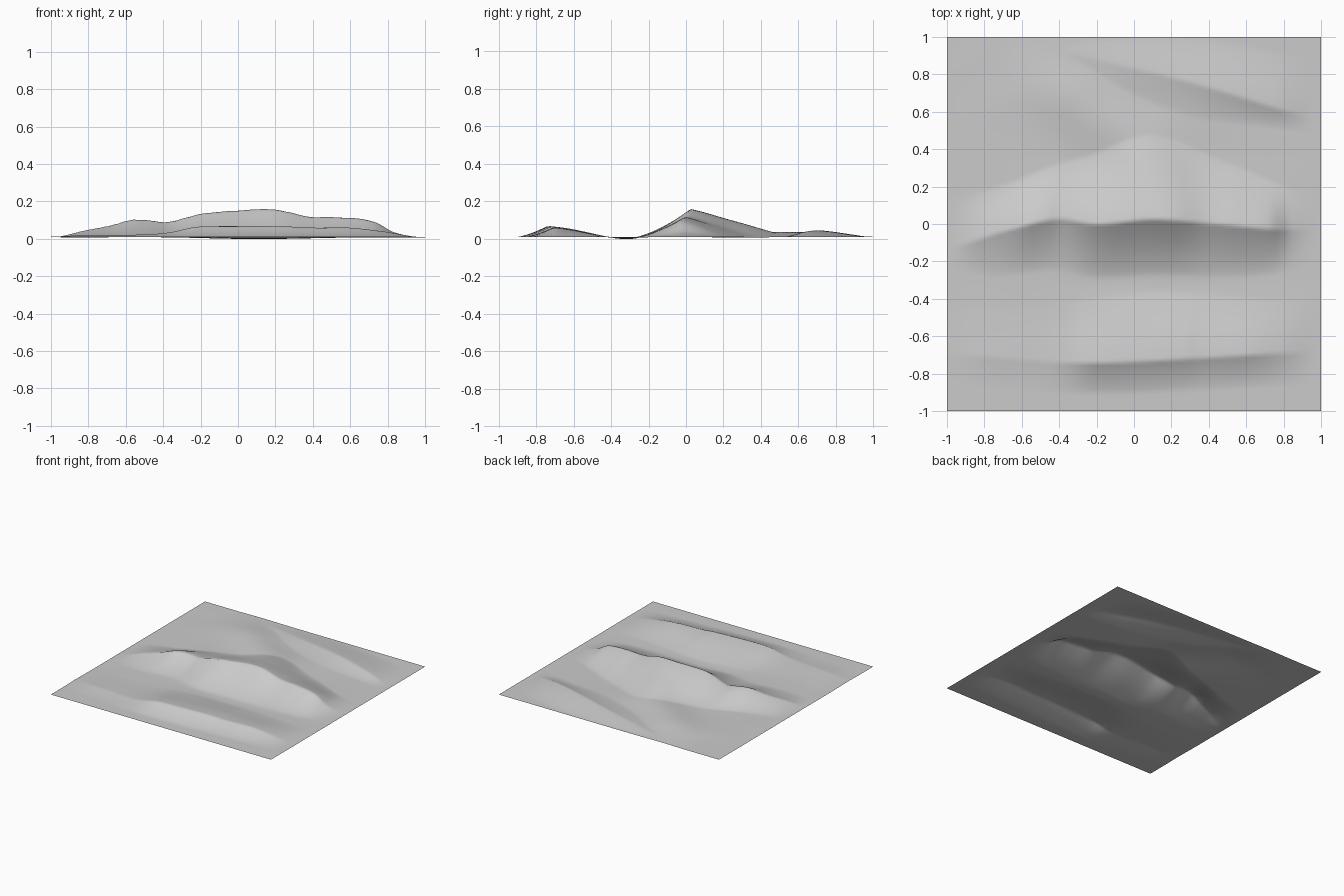
import bpy, bmesh, math
from mathutils import noise, Vector

cube = bpy.data.objects.get("Cube")
if cube:
    bpy.data.objects.remove(cube, do_unlink=True)


def along(points, x):
    """Smooth monotone-style interpolation through (x, value) points."""
    if x <= points[0][0]:
        return points[0][1]
    if x >= points[-1][0]:
        return points[-1][1]

    def slope(i):
        if i == 0 or i == len(points) - 1:
            return 0.0
        (xa, ya), (xb, yb) = points[i - 1], points[i + 1]
        return (yb - ya) / (xb - xa)

    for i in range(len(points) - 1):
        (x0, y0), (x1, y1) = points[i], points[i + 1]
        if x <= x1:
            w = x1 - x0
            t = (x - x0) / w
            return (y0 * (1 + 2 * t) * (1 - t) ** 2 + slope(i) * w * t * (1 - t) ** 2
                    + y1 * t * t * (3 - 2 * t) + slope(i + 1) * w * t * t * (t - 1))


def smooth(t):
    t = max(0.0, min(1.0, t))
    return t * t * (3 - 2 * t)


def dune(x, y, crest, height, front, back):
    """Steep hollow slip face in front of the crest, long gentle slope behind."""
    d = y - along(crest, x)
    h = along(height, x)
    if d < 0:
        s = max(0.0, 1 + d / along(front, x))
        return h * s ** 1.5
    s = max(0.0, 1 - d / along(back, x))
    return h * (0.6 * s + 0.4 * smooth(s))


# Main dune across the middle
main_dune = dict(
    crest=[(-1, -0.12), (-0.7, -0.04), (-0.42, 0.025), (-0.2, 0.0), (0.1, 0.025),
           (0.45, 0.0), (0.8, -0.03), (1, -0.03)],
    height=[(-1, 0), (-0.82, 0.035), (-0.68, 0.062), (-0.57, 0.092), (-0.48, 0.091),
            (-0.38, 0.081), (-0.2, 0.125), (0, 0.143), (0.2, 0.148), (0.38, 0.111),
            (0.55, 0.108), (0.72, 0.088), (0.84, 0.025), (1, 0)],
    front=[(-1, 0.12), (-0.7, 0.24), (0, 0.3), (0.6, 0.27), (1, 0.2)],
    back=[(-1, 0.25), (-0.5, 0.27), (0.05, 0.45), (0.5, 0.33), (1, 0.2)])

# Lower dune near the front edge
front_dune = dict(
    crest=[(-1, -0.7), (-0.4, -0.74), (-0.1, -0.74), (0.3, -0.72), (0.9, -0.69)],
    height=[(-1, 0.003), (-0.8, 0.013), (-0.5, 0.016), (-0.36, 0.028), (-0.22, 0.056),
            (0, 0.06), (0.27, 0.058), (0.35, 0.052), (0.6, 0.051), (0.78, 0.03),
            (0.93, 0.004), (1, 0)],
    front=[(-1, 0.16), (0, 0.17), (1, 0.18)],
    back=[(-1, 0.25), (0, 0.36), (1, 0.28)])

# Slanting dune towards the back edge
back_dune = dict(
    crest=[(-0.5, 0.92), (0, 0.83), (0.4, 0.73), (0.8, 0.61), (1, 0.57)],
    height=[(-0.7, 0), (-0.3, 0.008), (0.1, 0.025), (0.45, 0.035), (0.75, 0.027), (0.97, 0)],
    front=[(-0.5, 0.25), (0.3, 0.2), (0.9, 0.1)],
    back=[(-0.5, 0.08), (0.4, 0.25), (1, 0.3)])


def saddle(x, y):
    """Broad soft swell running diagonally behind the main dune."""
    start, end = Vector((-0.5, 0.78)), Vector((0.1, 0.35))
    axis = (end - start).normalized()
    p = Vector((x, y)) - start
    u = p.dot(axis) / (end - start).length
    v = p.x * axis.y - p.y * axis.x
    fade = smooth((u + 0.4) / 0.7) * smooth((1.35 - u) / 0.5)
    return 0.028 * fade * math.exp(-(v / 0.17) ** 2)


def ground(x, y):
    base = 0.009
    # Shallow trough between the two long dunes
    base -= 0.008 * math.exp(-((y + 0.32) / 0.08) ** 2 - ((x - 0.15) / 0.5) ** 2)
    z = base + dune(x, y, **main_dune) + dune(x, y, **front_dune)
    z += max(dune(x, y, **back_dune), saddle(x, y))
    # Gentle unevenness that dies out at the border
    edge = smooth((1 - abs(x)) * 5) * smooth((1 - abs(y)) * 5)
    return max(0.0, z + 0.003 * edge * noise.noise(Vector((x * 2, y * 5, 0.4))))


# One open sheet of sand
STEPS = 140
bm = bmesh.new()
bmesh.ops.create_grid(bm, x_segments=STEPS, y_segments=STEPS, size=1)
for v in bm.verts:
    v.co.z = ground(v.co.x, v.co.y)
low = min(v.co.z for v in bm.verts)
for v in bm.verts:
    v.co.z -= low
mesh = bpy.data.meshes.new("dune_terrain")
bm.to_mesh(mesh)
bm.free()
terrain = bpy.data.objects.new("dune_terrain", mesh)
bpy.context.collection.objects.link(terrain)

# Plain grey sand
colour = (0.6, 0.6, 0.6, 1)
sand = bpy.data.materials.new("grey_sand")
sand.use_nodes = True
sand.diffuse_color = colour
bsdf = next(n for n in sand.node_tree.nodes if n.type == 'BSDF_PRINCIPLED')
bsdf.inputs["Base Color"].default_value = colour
mesh.materials.append(sand)

bpy.context.view_layer.objects.active = terrain
terrain.select_set(True)
bpy.ops.object.shade_smooth_by_angle(angle=math.radians(60))
